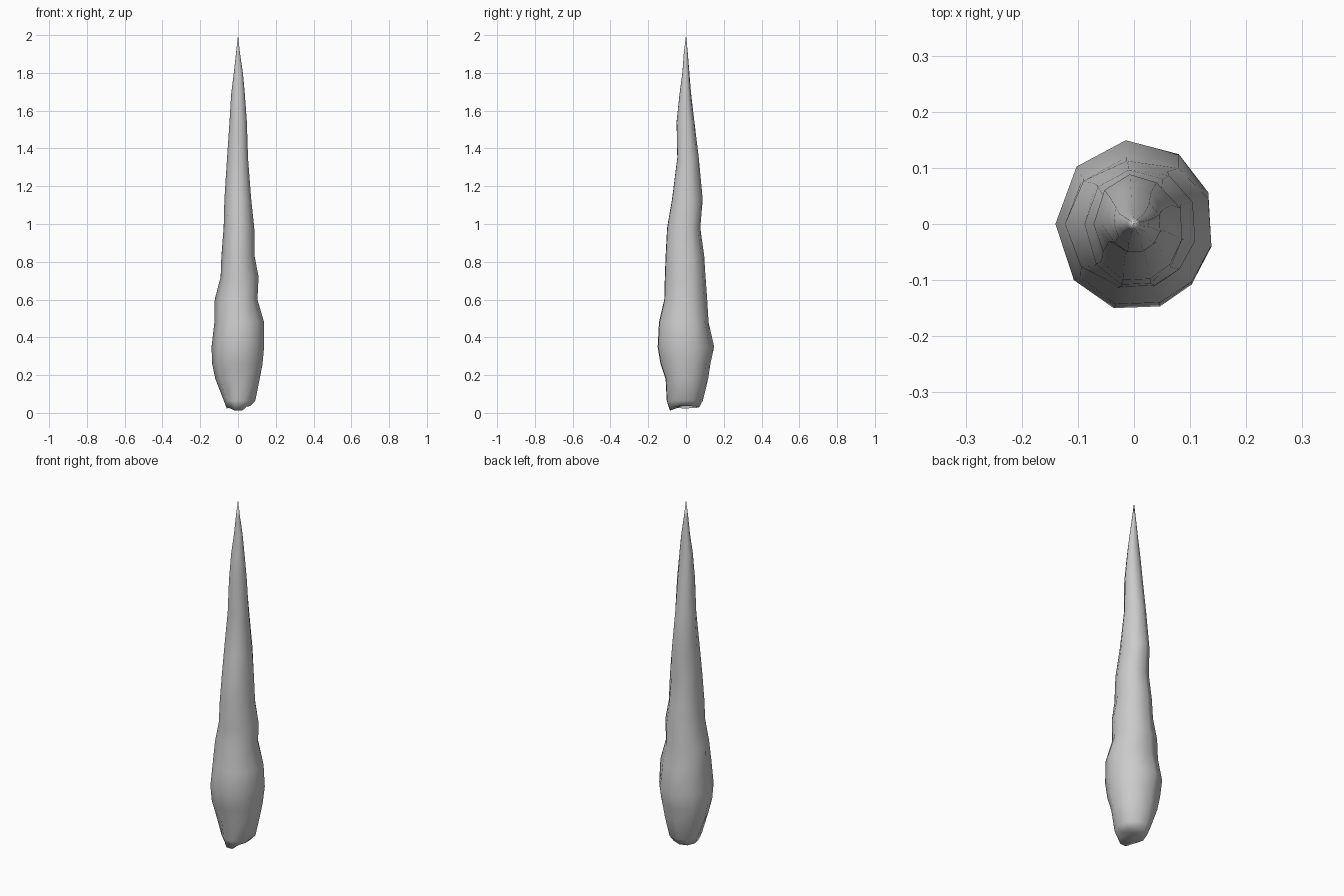
import bpy, bmesh
from math import sin, cos, radians

if "Cube" in bpy.data.objects:
    bpy.data.objects.remove(bpy.data.objects["Cube"])

# Ring outline directions (ten uneven sides)
ANGLES = [-140, -105, -71, -44, -15, 22, 56, 96, 137, 180]

# Rings: height, left, right, front, back reach
RINGS = [
    (0.03, .060, .065, .085, .070),
    (0.065, .075, .092, .102, .090),
    (0.18, .120, .115, .108, .118),
    (0.26, .137, .130, .135, .130),
    (0.35, .140, .138, .150, .150),
    (0.48, .125, .138, .143, .120),
    (0.60, .123, .103, .115, .113),
    (0.72, .092, .109, .112, .104),
    (0.83, .088, .088, .108, .097),
    (0.98, .076, .086, .100, .076),
    (1.13, .072, .070, .074, .089),
    (1.35, .058, .053, .046, .068),
    (1.54, .045, .047, .050, .045),
    (1.69, .036, .036, .034, .027),
    (1.80, .022, .026, .019, .018),
    (1.90, .011, .011, .012, .010),
]

bm = bmesh.new()
loops = []
for i, (z, xl, xr, yf, yb) in enumerate(RINGS):
    ring = []
    for a in ANGLES:
        c, s = cos(radians(a)), sin(radians(a))
        x = c * (xr / .966 if c > 0 else xl)
        y = s * (yb if s > 0 else yf / .966)
        # the foot dips at the front
        dz = (-.018 if s < -.9 else .006 * c) if i == 0 else 0
        ring.append(bm.verts.new((x, y, z + dz)))
    loops.append(ring)

# Sides
n = len(ANGLES)
for lo, hi in zip(loops, loops[1:]):
    for k in range(n):
        j = (k + 1) % n
        bm.faces.new((lo[k], lo[j], hi[j], hi[k]))

# Pointed tip and slightly hollow foot
tip = bm.verts.new((0, 0, 2))
foot = bm.verts.new((0, 0, .045))
for k in range(n):
    j = (k + 1) % n
    bm.faces.new((loops[-1][k], loops[-1][j], tip))
    bm.faces.new((loops[0][j], loops[0][k], foot))
bmesh.ops.translate(bm, verts=bm.verts, vec=(0, 0, 0))
bmesh.ops.recalc_face_normals(bm, faces=bm.faces)

mesh = bpy.data.meshes.new("rock_spike")
bm.to_mesh(mesh)
bm.free()
for p in mesh.polygons:
    p.use_smooth = True
obj = bpy.data.objects.new("rock_spike", mesh)
bpy.context.collection.objects.link(obj)
